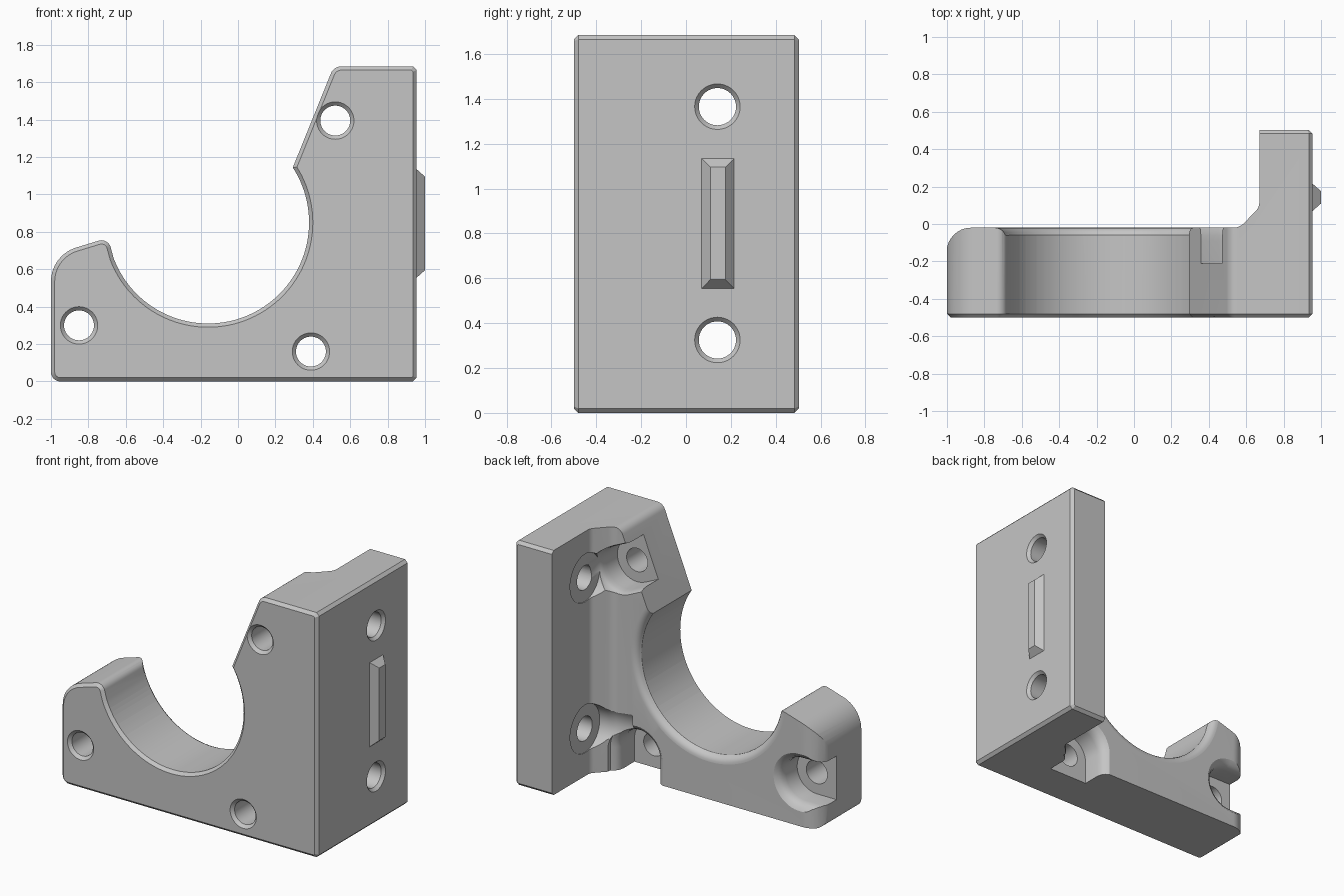
import bpy, bmesh, math
from mathutils import Vector

cube = bpy.data.objects.get("Cube")
if cube:
    bpy.data.objects.remove(cube, do_unlink=True)

grey = bpy.data.materials.new("plain grey")
grey.use_nodes = True
colour = (0.56, 0.56, 0.56, 1)
grey.diffuse_color = colour
grey.node_tree.nodes["Principled BSDF"].inputs["Base Color"].default_value = colour


def rounded(corners):
    """Polygon from (x, y, radius, segments) corners."""
    out = []
    for i, (x, y, r, n) in enumerate(corners):
        p = Vector((x, y))
        if r == 0:
            out.append(p)
            continue
        a = (Vector(corners[i - 1][:2]) - p).normalized()
        b = (Vector(corners[(i + 1) % len(corners)][:2]) - p).normalized()
        half = a.angle(b) / 2
        centre = p + (a + b).normalized() * r / math.sin(half)
        start = p + a * r / math.tan(half) - centre
        end = p + b * r / math.tan(half) - centre
        out += [centre + start.lerp(end, k / n).normalized() * r for k in range(n + 1)]
    return out


def loft(name, rings, rim=0):
    """Closed solid through equal rings, with an optional chamfer on both end rims."""
    bm = bmesh.new()
    loops = [[bm.verts.new(p) for p in ring] for ring in rings]
    caps = [bm.faces.new(loops[0][::-1]), bm.faces.new(loops[-1])]
    n = len(loops[0])
    for low, high in zip(loops, loops[1:]):
        for i in range(n):
            j = (i + 1) % n
            bm.faces.new((low[i], low[j], high[j], high[i]))
    bm.normal_update()
    if bm.calc_volume(signed=True) < 0:
        bmesh.ops.reverse_faces(bm, faces=bm.faces[:])
    if rim:
        edges = list({e for f in caps for e in f.edges})
        bmesh.ops.bevel(bm, geom=edges, offset=rim, segments=1, affect='EDGES')
    mesh = bpy.data.meshes.new(name)
    bm.to_mesh(mesh)
    bm.free()
    obj = bpy.data.objects.new(name, mesh)
    bpy.context.collection.objects.link(obj)
    return obj


def combine(obj, cutter, operation='DIFFERENCE'):
    mod = obj.modifiers.new("cut", 'BOOLEAN')
    mod.operation, mod.solver, mod.object = operation, 'EXACT', cutter
    bpy.context.view_layer.update()
    bpy.context.view_layer.objects.active = obj
    bpy.ops.object.modifier_apply(modifier=mod.name)
    bpy.data.objects.remove(cutter, do_unlink=True)


def circle(u, v, r, n):
    return [(u + r * math.cos(math.tau * i / n), v + r * math.sin(math.tau * i / n)) for i in range(n)]


def bore_y(name, x, z, levels, n=40):
    return loft(name, [[(u, y, v) for u, v in circle(x, z, r, n)] for y, r in levels])


def bore_x(name, y, z, levels, n=40):
    return loft(name, [[(x, u, v) for u, v in circle(y, z, r, n)] for x, r in levels])


# Bracket outline with its open round cradle
CX, CZ, R = -0.16, 0.85, 0.54
cradle = [(CX + R * math.cos(math.radians(a)), CZ + R * math.sin(math.radians(a)), 0, 0)
          for a in range(33, -160, -3)]
outline = rounded([(-1, 0, 0.05, 6), (0.955, 0, 0.02, 1), (0.955, 1.685, 0.02, 1),
                   (0.512, 1.685, 0.06, 6)] + cradle
                  + [(-0.695, 0.768, 0.05, 8), (-1, 0.675, 0.19, 12)])
bracket = loft("bracket", [[(p.x, y, p.y) for p in outline] for y in (-0.5, 0.503)], rim=0.02)

# Plan shape: thin clamp plate, blended into the deep mounting flange
plan = rounded([(-1.002, -0.7, 0, 0), (1.2, -0.7, 0, 0), (1.2, 0.7, 0, 0), (0.67, 0.7, 0, 0),
                (0.67, 0.09, 0.06, 6), (0.565, -0.02, 0.08, 6), (-1.002, -0.02, 0.13, 10)])
combine(bracket, loft("plan", [[(p.x, p.y, z) for p in plan] for z in (-0.2, 1.9)]), 'INTERSECT')

# Soft rear rim of the cradle
soft = [(-0.4, R - 0.02), (-0.08, R - 0.02)]
for k in range(1, 7):
    a = math.pi / 2 * k / 6
    soft.append((-0.07 + 0.05 * math.sin(a), R + 0.05 * (1 - math.cos(a))))
soft.append((0.02, R + 0.06))
combine(bracket, bore_y("rim", CX, CZ, soft, 120))

# Clamp screw holes, each with a rear pocket opening to the nearest edge
for x, z, angle, flare in ((-0.85, 0.3, 180, 0.05), (0.39, 0.16, -90, 0.05), (0.52, 1.395, 155, 0.015)):
    way = math.radians(angle)
    rings = []
    for y, f in ((-0.21, 0), (-0.09, 0), (-0.06, 0.12), (-0.035, 0.45), (-0.018, 1), (0.1, 1.1)):
        r = 0.15 + flare * f
        ring = []
        for k in range(42):
            a = way + math.pi / 2 + math.pi * (k % 21) / 20 + (math.pi if k > 20 else 0)
            reach = 0.4 if k > 20 else 0
            ring.append((x + r * math.cos(a) + reach * math.cos(way), y,
                         z + r * math.sin(a) + reach * math.sin(way)))
        rings.append(ring)
    combine(bracket, loft("pocket", rings))
    combine(bracket, bore_y("hole", x, z, ((-0.52, 0.12), (-0.48, 0.08), (0.2, 0.08))))

# Flange screw holes with recessed seats
for z in (0.325, 1.365):
    combine(bracket, bore_x("seat", 0.14, z, ((0.675, 0.165), (0.6, 0.165), (0.56, 0.18), (0.42, 0.19))))
    combine(bracket, bore_x("hole", 0.14, z, ((0.975, 0.12), (0.935, 0.083), (0.4, 0.083))))

# Tapered locating key on the flange
key = loft("locating_key", [[(x, 0.1425 + sy * w, 0.845 + sz * h)
                             for sy, sz in ((-1, -1), (1, -1), (1, 1), (-1, 1))]
                            for x, w, h in ((0.955, 0.0725, 0.29), (1.0, 0.033, 0.25))])

for obj in (bracket, key):
    obj.data.materials.clear()
    obj.data.materials.append(grey)
    bpy.ops.object.select_all(action='DESELECT')
    obj.select_set(True)
    bpy.context.view_layer.objects.active = obj
    bpy.ops.object.shade_smooth_by_angle(angle=math.radians(28))
